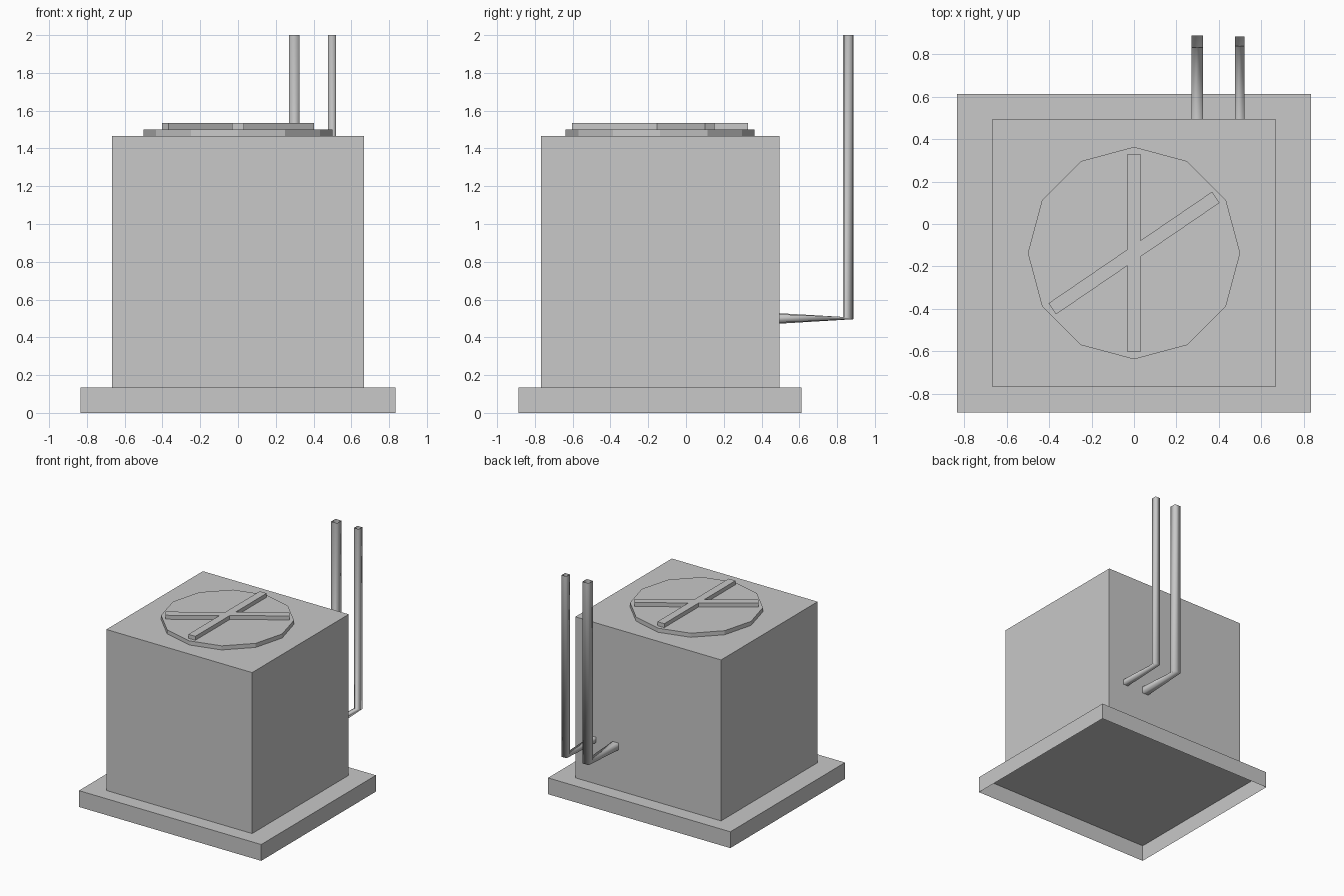
import bpy, bmesh, math

if "Cube" in bpy.data.objects:
    bpy.data.objects.remove(bpy.data.objects["Cube"])

grey = bpy.data.materials.new("metal_grey")
grey.diffuse_color = (0.58, 0.58, 0.58, 1)
grey.use_nodes = True
grey.node_tree.nodes["Principled BSDF"].inputs["Base Color"].default_value = grey.diffuse_color


def finish(name, bm, smooth=False):
    bmesh.ops.recalc_face_normals(bm, faces=bm.faces[:])
    for f in bm.faces:
        f.smooth = smooth
    me = bpy.data.meshes.new(name)
    bm.to_mesh(me)
    bm.free()
    me.materials.append(grey)
    ob = bpy.data.objects.new(name, me)
    bpy.context.collection.objects.link(ob)
    return ob


def loft(name, rings, cap_end=True, smooth=False):
    """Join rings of points into a skin, open at the start."""
    bm = bmesh.new()
    vs = [[bm.verts.new(p) for p in r] for r in rings]
    n = len(rings[0])
    for a, b in zip(vs, vs[1:]):
        for i in range(n):
            j = (i + 1) % n
            bm.faces.new((a[i], a[j], b[j], b[i]))
    if cap_end:
        bm.faces.new(vs[-1])
    return finish(name, bm, smooth)


def prism(name, outline, z0, z1):
    return loft(name, [[(x, y, z) for x, y in outline] for z in (z0, z1)])


def rect(hx, y0, y1):
    return [(-hx, y0), (hx, y0), (hx, y1), (-hx, y1)]


# Base slab (open underneath) and cabinet
prism("base_slab", rect(0.834, -0.888, 0.612), 0.0, 0.135)
prism("cabinet", rect(0.667, -0.768, 0.494), 0.135, 1.467)

# Twelve-sided fan cover
CY = -0.137
prism("fan_cover", [(0.5 * math.cos(math.radians(a)), CY + 0.5 * math.sin(math.radians(a)))
                    for a in range(0, 360, 30)], 1.467, 1.501)

# Fan blades: one skewed cross outline, second half is the first turned by 180 degrees
w, L, ang = 0.0315, 0.466, math.radians(34.3)
c, s = math.cos(ang), math.sin(ang)
half = [(w, (s * w - w) / c),
        (L * c + w * s, L * s - w * c),
        (L * c - w * s, L * s + w * c),
        (w, (s * w + w) / c),
        (w, L), (-w, L)]
cross = half + [(-x, -y) for x, y in half]
prism("fan_blades", [(x, y + CY) for x, y in cross], 1.501, 1.534)

# Square pipes with a pinched elbow, open at the top
for name, x, r in (("large_pipe", 0.298, 0.028), ("small_pipe", 0.498, 0.022)):
    def ring(upper, lower):
        return [(x - r, *upper), (x + r, *upper), (x + r, *lower), (x - r, *lower)]
    y0, y1 = 0.86 - r, 0.86 + r
    loft(name, [ring((0.49, 0.5 + r), (0.49, 0.5 - r)),
                ring((y0, 0.508), (y1, 0.496)),
                ring((y0, 2.0), (y1, 2.0))], cap_end=False, smooth=True)
